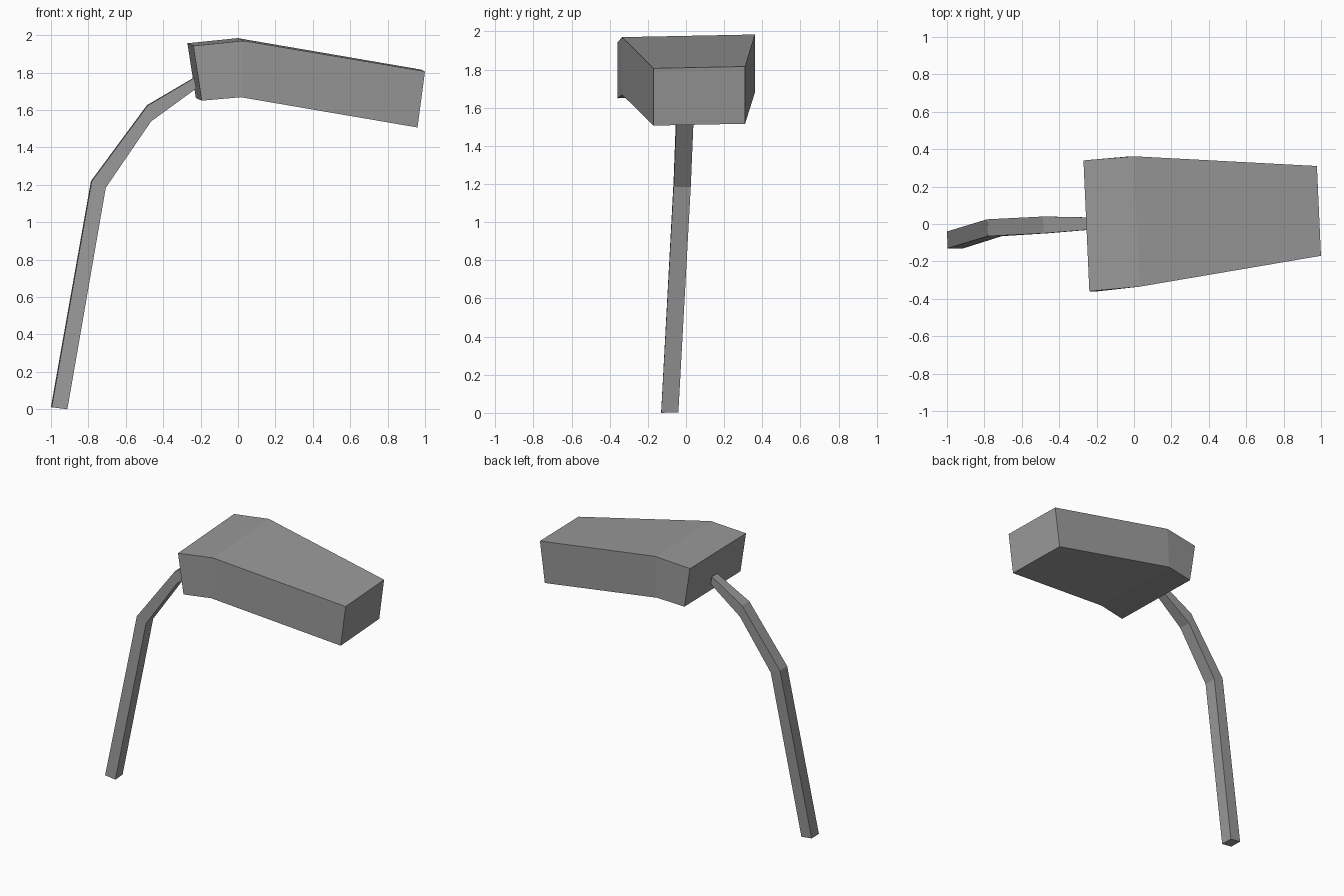
import bpy
import bmesh

cube = bpy.data.objects.get("Cube")
if cube:
    bpy.data.objects.remove(cube, do_unlink=True)

YAW, ROLL = 0.045, 0.02  # slight twist of the whole lamp

grey = bpy.data.materials.new("matte_grey")
grey.use_nodes = True
colour = (0.32, 0.32, 0.32, 1)
grey.diffuse_color = colour
grey.node_tree.nodes["Principled BSDF"].inputs["Base Color"].default_value = colour


def loft(name, sections):
    """Join four-sided sections, each (top xz, bottom xz, front y, back y)."""
    bm = bmesh.new()
    rings = []
    for top, bottom, front, back in sections:
        corners = [(top, front), (top, back), (bottom, back), (bottom, front)]
        rings.append([bm.verts.new((x - YAW * y, y, z + ROLL * y))
                      for (x, z), y in corners])
    for a, b in zip(rings, rings[1:]):
        for i in range(4):
            j = (i + 1) % 4
            bm.faces.new((a[i], a[j], b[j], b[i]))
    bm.faces.new(rings[0])
    bm.faces.new(rings[-1])
    bmesh.ops.recalc_face_normals(bm, faces=bm.faces)
    mesh = bpy.data.meshes.new(name)
    bm.to_mesh(mesh)
    bm.free()
    mesh.materials.append(grey)
    obj = bpy.data.objects.new(name, mesh)
    bpy.context.collection.objects.link(obj)
    return obj


# Bent square pole, from the ground up to the head
loft("lamp_pole", [
    ((-1.002, 0.013), (-0.918, 0.003), -0.13, -0.04),
    ((-0.785, 1.22), (-0.71, 1.185), -0.065, 0.025),
    ((-0.485, 1.625), (-0.467, 1.54), -0.05, 0.04),
    ((-0.235, 1.772), (-0.225, 1.715), -0.03, 0.035),
])

# Tapered lamp head, wide at the pole and narrow at the tip
loft("lamp_head", [
    ((-0.255, 1.95), (-0.21, 1.657), -0.36, 0.34),
    ((0.015, 1.977), (0.0, 1.675), -0.335, 0.362),
    ((0.992, 1.81), (0.952, 1.51), -0.17, 0.31),
])
